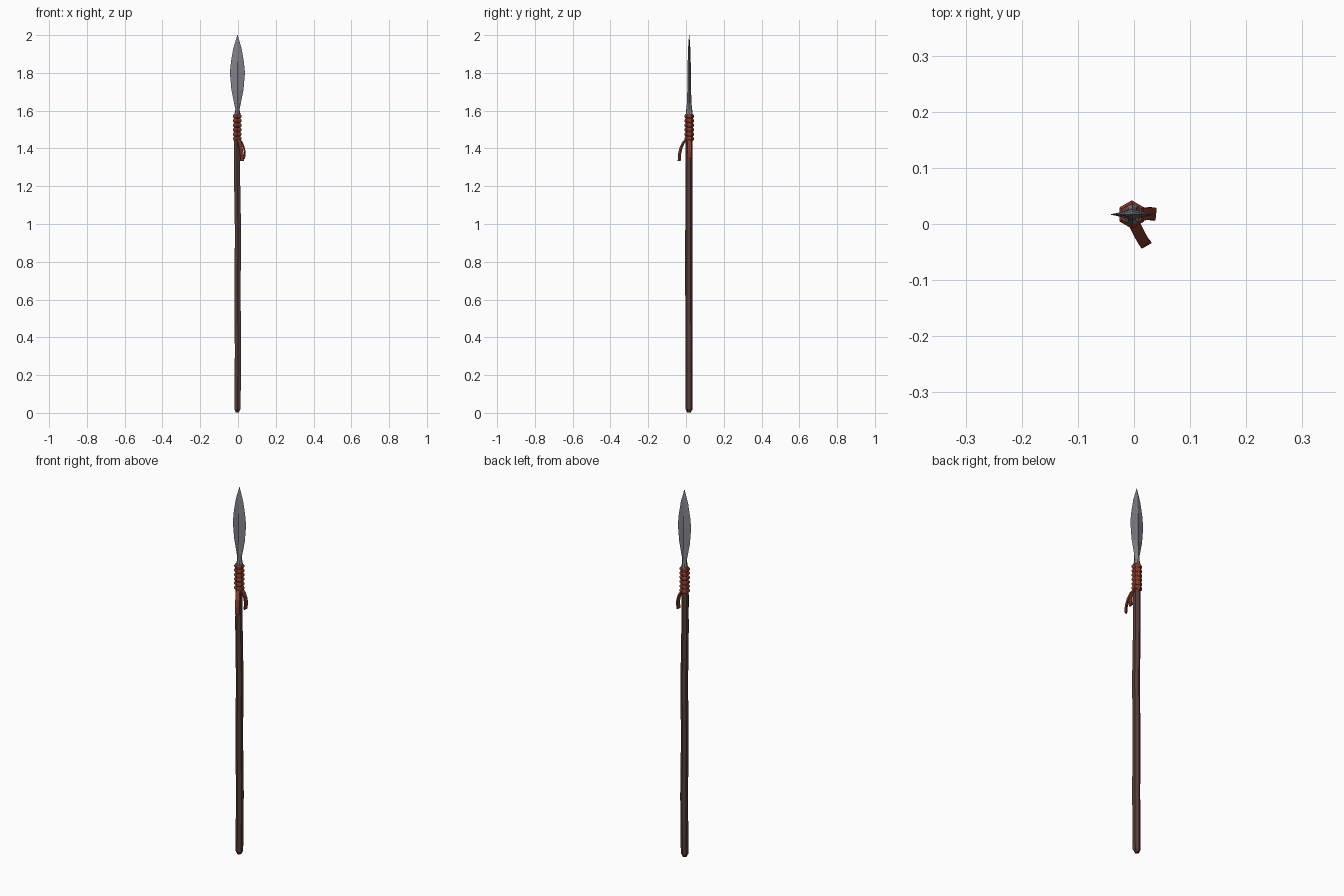
import bpy, bmesh, math
from mathutils import Vector

if "Cube" in bpy.data.objects:
    bpy.data.objects.remove(bpy.data.objects["Cube"])


def material(name, rgb):
    m = bpy.data.materials.new(name)
    m.diffuse_color = (*rgb, 1)
    m.use_nodes = True
    m.node_tree.nodes["Principled BSDF"].inputs["Base Color"].default_value = m.diffuse_color
    return m


WOOD = material("dark wood", (0.095, 0.05, 0.04))
RED = material("red leather", (0.23, 0.042, 0.024))
STEEL = material("grey steel", (0.22, 0.225, 0.25))


def loft(name, rings, mat):
    """Skin a closed tube through equal-length rings of points, capping both ends."""
    bm = bmesh.new()
    rows = [[bm.verts.new(p) for p in ring] for ring in rings]
    n = len(rows[0])
    for a, b in zip(rows, rows[1:]):
        for i in range(n):
            j = (i + 1) % n
            bm.faces.new((a[i], a[j], b[j], b[i]))
    bm.faces.new(rows[0])
    bm.faces.new(rows[-1])
    bmesh.ops.recalc_face_normals(bm, faces=bm.faces)
    me = bpy.data.meshes.new(name)
    bm.to_mesh(me)
    bm.free()
    me.materials.append(mat)
    ob = bpy.data.objects.new(name, me)
    bpy.context.collection.objects.link(ob)
    return ob


def hexagon(x, y, z, r):
    return [(x + r * math.cos(a), y + r * math.sin(a), z)
            for a in (math.radians(30 + 60 * i) for i in range(6))]


# Shaft: slightly crooked six-sided pole with a bevelled butt (x, y, z, radius)
shaft = [(-0.004, 0.016, 0.003, 0.010), (-0.003, 0.016, 0.02, 0.019),
         (0.000, 0.016, 0.33, 0.0195), (-0.003, 0.015, 0.64, 0.019),
         (0.000, 0.015, 0.95, 0.019), (-0.005, 0.015, 1.25, 0.0185),
         (-0.004, 0.016, 1.57, 0.0175)]
loft("shaft", [hexagon(*s) for s in shaft], WOOD)

# Leather binding: six stacked bulging coils
coils, low, high = 6, 1.44, 1.582
step = (high - low) / coils
rings = []
for i in range(coils):
    z = low + i * step
    for t, r in ((0.02, 0.020), (0.3, 0.0252), (0.7, 0.0252), (0.98, 0.020)):
        rings.append(hexagon(-0.004, 0.017, z + t * step, r))
loft("binding", rings, RED)

# Blade: leaf shape with raised midrib (z, half width, half thickness, rib x, rib y)
blade = [(1.575, 0.018, 0.019, 0.010, 0.016), (1.605, 0.011, 0.016, 0.007, 0.012),
         (1.64, 0.018, 0.012, 0.007, 0.008), (1.71, 0.032, 0.010, 0.010, 0.006),
         (1.80, 0.040, 0.010, 0.012, 0.006), (1.86, 0.034, 0.008, 0.010, 0.005),
         (1.93, 0.022, 0.006, 0.007, 0.004), (2.0, 0.001, 0.001, 0.0005, 0.0007)]
loft("blade", [[(x - 0.003, y + 0.017, z) for x, y in
                ((w, 0), (rx, ry), (0, t), (-rx, ry),
                 (-w, 0), (-rx, -ry), (0, -t), (rx, -ry))]
               for z, w, t, rx, ry in blade], STEEL)


# Loose strap ends: flat ribbons hanging from the binding
def strap(name, path, across, width, thick):
    side = Vector(across).normalized()
    pts = [Vector(p) for p in path]
    rings = []
    for i, p in enumerate(pts):
        along = (pts[min(i + 1, len(pts) - 1)] - pts[max(i - 1, 0)]).normalized()
        n = along.cross(side).normalized() * thick / 2
        s = side * width / 2
        rings.append([p + s + n, p - s + n, p - s - n, p + s - n])
    loft(name, rings, RED)


strap("front_strap", [(-0.001, 0.004, 1.450), (0.007, -0.013, 1.432),
                      (0.014, -0.026, 1.405), (0.019, -0.034, 1.370),
                      (0.021, -0.036, 1.333)], (0.87, 0.5, 0), 0.020, 0.007)
strap("side_strap", [(0.008, 0.016, 1.448), (0.020, 0.018, 1.432),
                     (0.030, 0.019, 1.408), (0.036, 0.018, 1.380),
                     (0.033, 0.017, 1.345)], (0.1, 1, 0), 0.022, 0.007)
